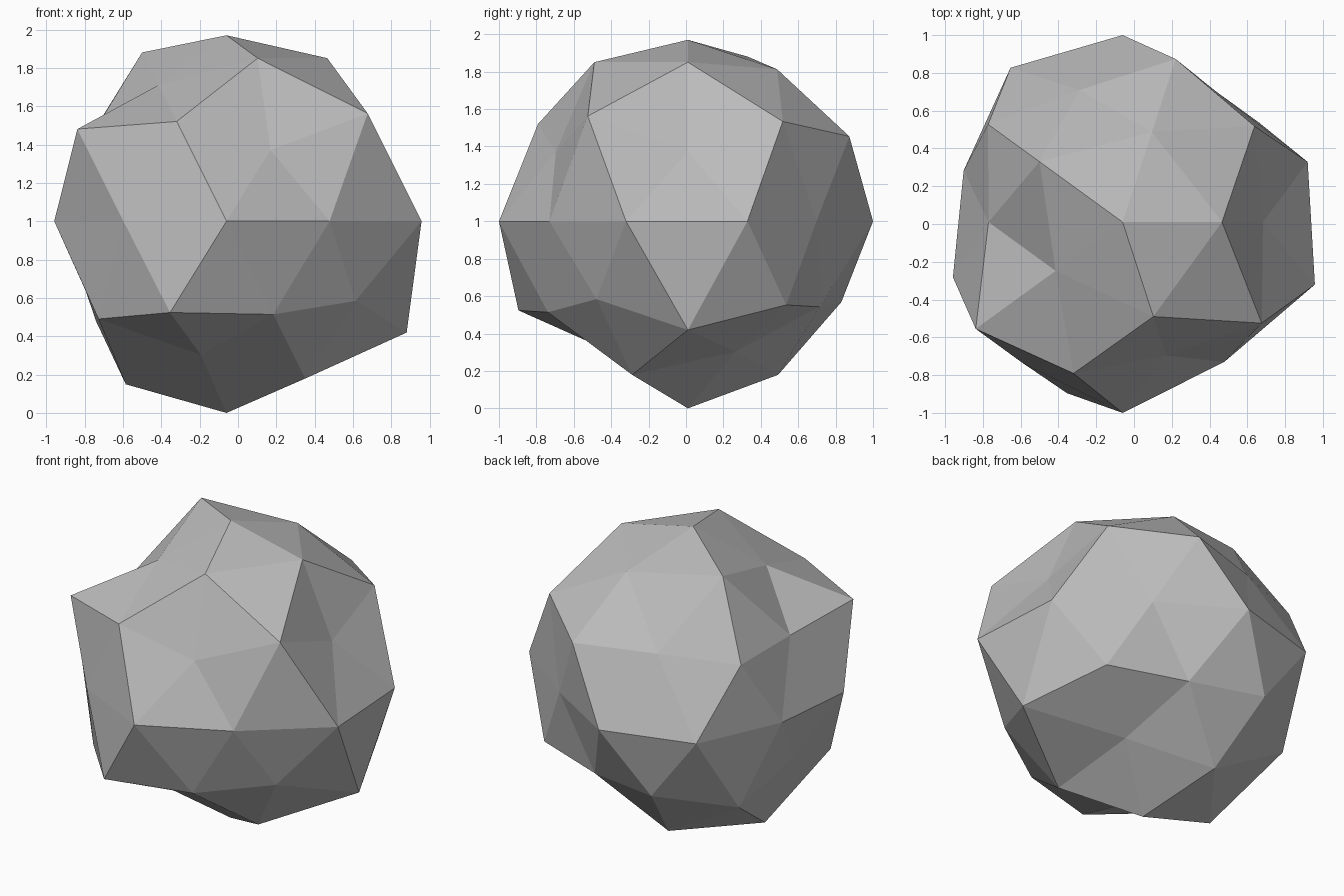
import bpy, bmesh, math

cube = bpy.data.objects.get("Cube")
if cube:
    bpy.data.objects.remove(cube, do_unlink=True)

# Plain grey stone
stone = bpy.data.materials.new("stone_grey")
stone.use_nodes = True
grey = (0.5, 0.5, 0.5, 1)
stone.diffuse_color = grey
stone.node_tree.nodes["Principled BSDF"].inputs["Base Color"].default_value = grey

# Distance of each corner from the centre, ring by ring from the top,
# counter-clockwise from +x inside each ring
rings = [
    [.97],
    [1, .955, 1.035, .835, 1],
    [1.015, .865, .835, .99, 1.07],
    [.83, 1.015, .985, 1.075, .83],
    [1.03, .85, .99, 1.01, .885, .945, .915, 1.01, .915, 1.07],
    [1, .965, .82, 1.065, .93],
    [1.105, .87, .99, .97, .925],
    [.82, .965, 1, .82, .965],
    [1],
]
radii = [r for ring in rings for r in ring]


def ring_order(vert):
    angle = round(math.degrees(math.atan2(vert.co.y, vert.co.x))) % 360
    return -round(vert.co.z, 2), angle


# Faceted boulder: a coarse icosphere with every corner pushed in or out
bm = bmesh.new()
bmesh.ops.create_icosphere(bm, subdivisions=2, radius=1)
for vert, radius in zip(sorted(bm.verts, key=ring_order), radii):
    vert.co *= radius
bmesh.ops.translate(bm, verts=bm.verts, vec=(-.06, .01, 1))

mesh = bpy.data.meshes.new("boulder")
bm.to_mesh(mesh)
bm.free()
mesh.materials.append(stone)
boulder = bpy.data.objects.new("boulder", mesh)
bpy.context.collection.objects.link(boulder)
